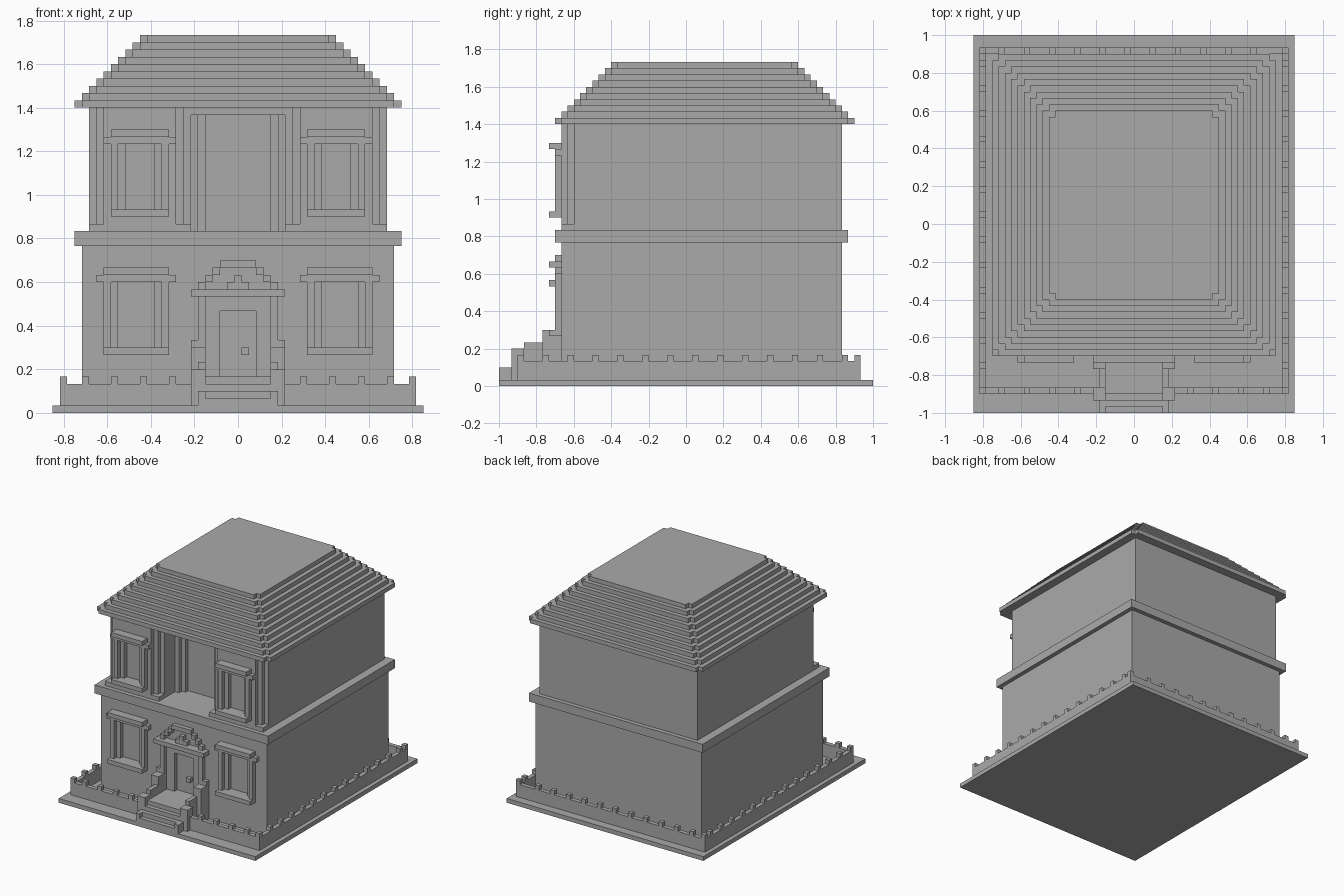
import bpy, bmesh
from mathutils import Matrix, Vector

cube = bpy.data.objects.get("Cube")
if cube:
    bpy.data.objects.remove(cube, do_unlink=True)

UNIT = 1 / 30  # one building block
grey = bpy.data.materials.new("stone_grey")
grey.use_nodes = True
colour = (0.4, 0.4, 0.4, 1)
grey.diffuse_color = colour
grey.node_tree.nodes["Principled BSDF"].inputs["Base Color"].default_value = colour


def blocks(name, boxes):
    """One object made of boxes, each given as x0, x1, y0, y1, z0, z1 in blocks."""
    bm = bmesh.new()
    for x0, x1, y0, y1, z0, z1 in boxes:
        centre = Vector((x0 + x1, y0 + y1, z0 + z1)) * UNIT / 2
        size = Vector((x1 - x0, y1 - y0, z1 - z0)) * UNIT
        bmesh.ops.create_cube(bm, size=1, matrix=Matrix.Translation(centre) @ Matrix.Diagonal(size).to_4x4())
    mesh = bpy.data.meshes.new(name)
    bm.to_mesh(mesh)
    bm.free()
    mesh.materials.append(grey)
    obj = bpy.data.objects.new(name, mesh)
    bpy.context.collection.objects.link(obj)
    return obj


def prism(name, outline, z0, z1):
    """Extrude a plan outline upwards."""
    bm = bmesh.new()
    face = bm.faces.new([bm.verts.new((x * UNIT, y * UNIT, z0 * UNIT)) for x, y in outline])
    top = bmesh.ops.extrude_face_region(bm, geom=[face])["geom"]
    verts = [v for v in top if isinstance(v, bmesh.types.BMVert)]
    bmesh.ops.translate(bm, verts=verts, vec=(0, 0, (z1 - z0) * UNIT))
    bmesh.ops.recalc_face_normals(bm, faces=bm.faces)
    mesh = bpy.data.meshes.new(name)
    bm.to_mesh(mesh)
    bm.free()
    mesh.materials.append(grey)
    obj = bpy.data.objects.new(name, mesh)
    bpy.context.collection.objects.link(obj)
    return obj


def both(*boxes):
    """Boxes plus their mirror images across x = 0."""
    return list(boxes) + [(-b[1], -b[0], *b[2:]) for b in boxes]


def carve(obj, boxes):
    bpy.context.view_layer.objects.active = obj
    for box in boxes:
        cutter = blocks("cutter", [box])
        cutter.hide_render = True
        mod = obj.modifiers.new("carve", "BOOLEAN")
        mod.operation, mod.solver, mod.object = "DIFFERENCE", "EXACT", cutter
        bpy.ops.object.modifier_apply(modifier=mod.name)
        bpy.data.objects.remove(cutter, do_unlink=True)


# Ground slab and floor band
blocks("ground_slab", [(-25.5, 25.5, -30, 30, 0, 1)])
blocks("floor_band", [(-22.5, 22.5, -21, 26, 23, 25)])

# Lower storey with window and door recesses
lower = blocks("lower_storey", [(-21.5, 21.5, -20, 25, 1, 23)])
carve(lower, both((11.5, 16.5, -21, -19, 9, 18)) + [(-2.5, 2.5, -21, -19, 5, 14)])

# Upper storey with stepped corners, windows and central balcony
upper = blocks("upper_storey", [(-20.5, 20.5, -20, 25, 25, 42)])
carve(upper, both((18.5, 22, -22, -19, 26, 43), (19.5, 22, -22, -18, 26, 43),
                  (11.5, 15.5, -21, -19, 28, 37)))
carve(upper, [(-8.5, 8.5, -22, -19, 26, 43), (-7.5, 7.5, -22, -18, 26, 43)])
for step in range(3):
    half = 6.5 - step
    carve(upper, [(-half, half, -22, -14 + step, 24, 41)])


# Window surrounds: hood, shoulders, jambs and sill
def window(name, cx, half, sill):
    head = sill + 10
    blocks(name, [
        (cx - half, cx + half, -22, -20, head + 1, head + 2),
        (cx - half - 1, cx + half + 1, -21, -20, head, head + 1),
        (cx - half, cx - half + 1, -21, -20, sill + 1, head),
        (cx + half - 1, cx + half, -21, -20, sill + 1, head),
        (cx - half, cx + half, -22, -20, sill, sill + 1),
    ])


for side, sign in (("left", 1), ("right", -1)):
    window(f"lower_window_{side}", sign * 14, 4.5, 8)
    window(f"upper_window_{side}", sign * 13.5, 4, 27)

# Door surround with stepped pediment
blocks("door_frame", both((4.5, 5.5, -21, -20, 5, 16)))
blocks("door_lintel", [(-6.5, 6.5, -22, -20, 16, 17)])
blocks("door_pediment", both(*[(4.5 - i, 5.5 - i, -21, -20, 17 + i, 18 + i) for i in range(3)])
       + [(-2.5, 2.5, -21, -20, 20, 21)])
blocks("pediment_ornament", [(-1.5, 1.5, -21, -20, 17, 18), (-0.5, 0.5, -21, -20, 18, 19)])
blocks("door_knob", [(0.5, 1.5, -20, -19, 8, 9)])

# Front steps and their stepped side walls
blocks("front_steps", [(-4.5, 4.5, -30 + i, -20, 1 + i, 2 + i) for i in range(4)])
blocks("step_walls", both(
    (4.5, 5.5, -30, -28, 1, 3), (4.5, 6.5, -28, -26, 1, 6), (4.5, 5.5, -26, -23, 1, 7),
    (4.5, 6.5, -23, -20, 1, 9), (4.5, 6.5, -21, -20, 9, 10)))

# Low garden wall and its small battlements
blocks("garden_wall", both((23.5, 24.5, -27, 28, 1, 4), (6.5, 23.5, -27, -26, 1, 4))
       + [(-23.5, 23.5, 27, 28, 1, 4)])
corners = both(*[(23.5, 24.5, y, y + 1, 4, 5) for y in (-27, 27)])
sides = both(*[(23.5, 24.5, y, y + 1, 4, 5) for y in range(-23, 26, 4)])
front = both(*[(x + 0.5, x + 1.5, -27, -26, 4, 5) for x in range(8, 21, 4)])
back = [(x - 0.5, x + 0.5, 27, 28, 4, 5) for x in range(-21, 22, 4)]
blocks("battlements", corners + sides + front + back)

# Roof of shrinking layers with notched corners
for i in range(10):
    x, y0, y1 = 22.5 - i, -21 + i, 27 - i
    outline = [(x - 1, y0), (x - 1, y0 + 1), (x, y0 + 1), (x, y1 - 1), (x - 1, y1 - 1), (x - 1, y1)]
    outline += [(-px, py) for px, py in reversed(outline)]
    prism(f"roof_layer_{i + 1}", outline, 42 + i, 43 + i)
